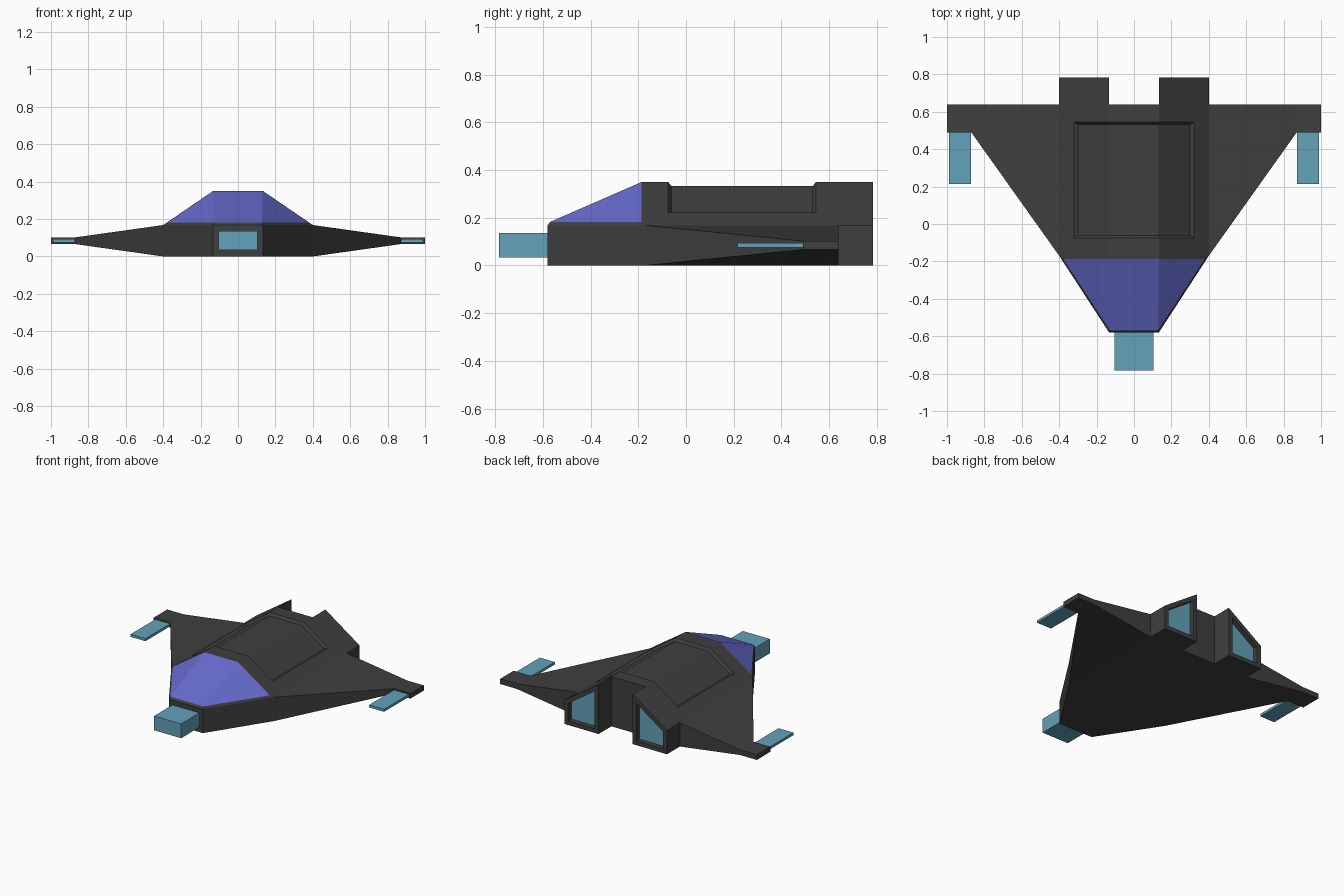
import bpy, bmesh
from mathutils import Vector

if "Cube" in bpy.data.objects:
    bpy.data.objects.remove(bpy.data.objects["Cube"])


def material(name, rgb):
    m = bpy.data.materials.new(name)
    m.diffuse_color = (*rgb, 1)
    m.use_nodes = True
    m.node_tree.nodes["Principled BSDF"].inputs["Base Color"].default_value = m.diffuse_color
    return m


DARK = material("dark_hull", (0.05, 0.05, 0.05))
BLUE = material("blue_glass", (0.13, 0.145, 0.6))
TEAL = material("teal_glow", (0.125, 0.36, 0.48))


def make_object(name, bm, mats):
    me = bpy.data.meshes.new(name)
    bm.to_mesh(me)
    bm.free()
    for m in mats:
        me.materials.append(m)
    ob = bpy.data.objects.new(name, me)
    bpy.context.collection.objects.link(ob)
    return ob


def extrude(bm, face, offset):
    new = bmesh.ops.extrude_discrete_faces(bm, faces=[face])["faces"][0]
    bmesh.ops.translate(bm, verts=new.verts, vec=Vector(offset))
    return new


def inset(bm, faces, thickness, depth=0.0):
    bmesh.ops.inset_region(bm, faces=faces, thickness=thickness, depth=depth,
                           use_even_offset=True, use_boundary=True)


# Hull: eight-sided sections lofted from the nose to the tail
IN, OUT, BELT, ROOF = 0.133, 0.40, 0.168, 0.35
NOSE, SHOULDER, REAR, TAIL = -0.58, -0.17, 0.64, 0.783


def section(y, out, roof):
    half = [(IN, 0), (out, 0), (out, BELT), (IN, roof)]
    return [(x, y, z) for x, z in half] + [(-x, y, z) for x, z in reversed(half)]


bm = bmesh.new()
rings = [[bm.verts.new(p) for p in section(*s)] for s in
         ((NOSE, IN, BELT), (SHOULDER, OUT, ROOF), (REAR, OUT, ROOF))]
strips = [[bm.faces.new((a[i], a[(i + 1) % 8], b[(i + 1) % 8], b[i])) for i in range(8)]
          for a, b in zip(rings, rings[1:])]
canopy, deck = strips[0][2:5], strips[1][2:5]
wing_roots = [strips[1][1], strips[1][5]]
n, r = rings[0], rings[2]
bm.faces.new((n[0], n[3], n[4], n[7]))
bm.faces.new((r[0], r[3], r[4], r[7]))
engines = [bm.faces.new(r[0:4]), bm.faces.new(r[4:8])]
bmesh.ops.remove_doubles(bm, verts=bm.verts, dist=0.0001)
bmesh.ops.recalc_face_normals(bm, faces=bm.faces)

# Canopy glass, slightly raised, and sunken roof panel
inset(bm, canopy, 0.016, 0.005)
for f in canopy:
    f.material_index = 1
inset(bm, deck, 0.095)
inset(bm, deck, 0.014, -0.018)

# Wings drawn out from the hull sides, ending in flat tips
for f in wing_roots:
    side = 1 if f.calc_center_median().x > 0 else -1
    f = extrude(bm, f, (0, 0, 0))
    for v in f.verts:
        v.co = (side * 0.87, REAR if v.co.y > 0 else 0.49,
                0.102 if v.co.z > 0.08 else 0.066)
    extrude(bm, f, (side * 0.13, 0, 0))

# Engine pods with recessed glowing nozzles
for f in engines:
    f = extrude(bm, f, (0, TAIL - REAR, 0))
    inset(bm, [f], 0.03)
    f = extrude(bm, f, (0, -0.035, 0))
    f.material_index = 2

bmesh.ops.recalc_face_normals(bm, faces=bm.faces)
make_object("hull", bm, [DARK, BLUE, TEAL])


# Guns: one on the nose, one on each wing tip
def gun(name, lo, hi):
    b = bmesh.new()
    bmesh.ops.create_cube(b, size=1)
    for v in b.verts:
        v.co = [h if c > 0 else l for c, l, h in zip(v.co, lo, hi)]
    make_object(name, b, [TEAL])


gun("nose_gun", (-0.105, -0.783, 0.034), (0.105, NOSE, 0.135))
gun("right_wing_gun", (0.872, 0.215, 0.075), (0.988, 0.49, 0.093))
gun("left_wing_gun", (-0.988, 0.215, 0.075), (-0.872, 0.49, 0.093))
